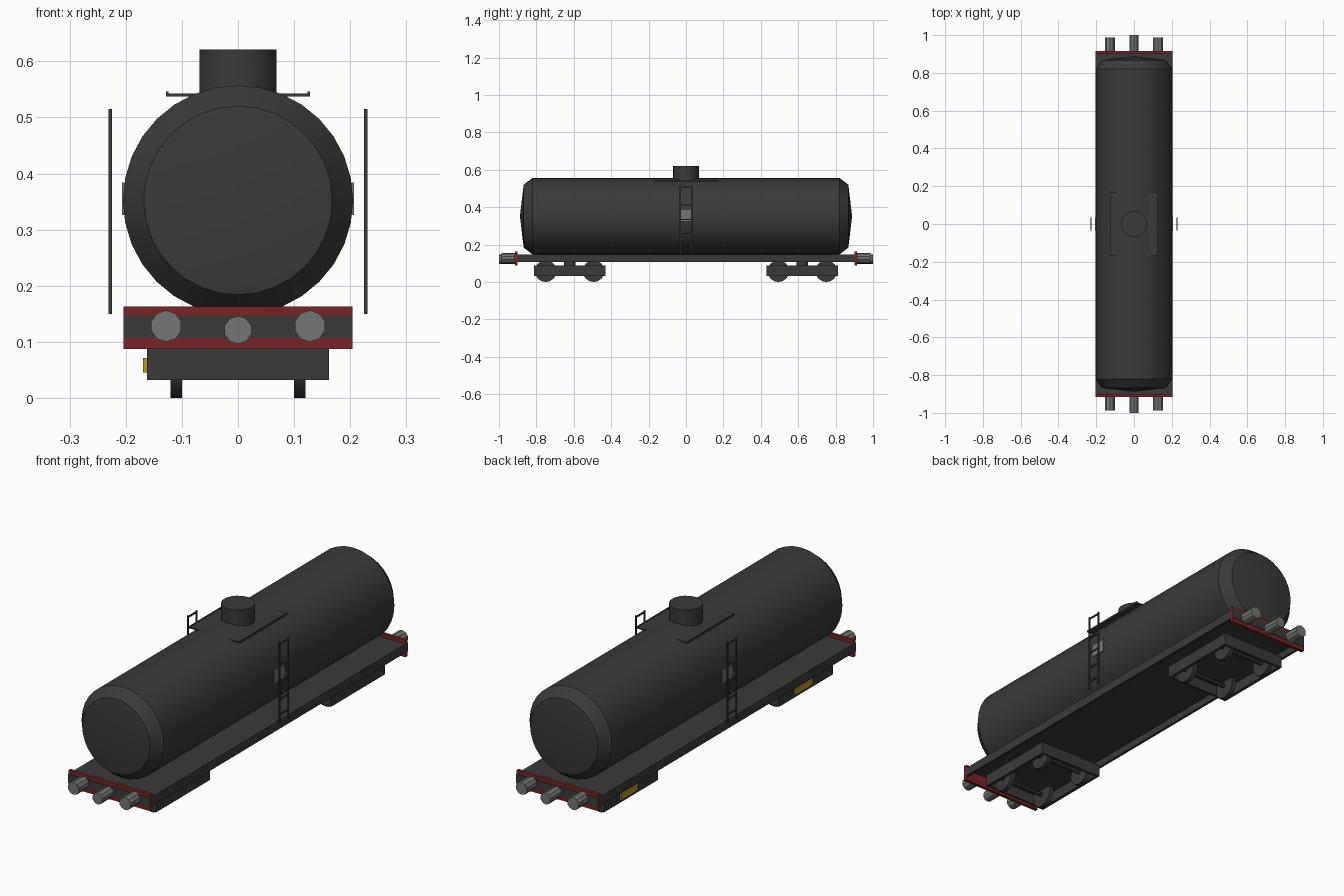
import bpy, bmesh, math
from mathutils import Matrix, Vector

if "Cube" in bpy.data.objects:
    bpy.data.objects.remove(bpy.data.objects["Cube"])


def material(name, rgb):
    m = bpy.data.materials.new(name)
    m.diffuse_color = (*rgb, 1)
    m.use_nodes = True
    m.node_tree.nodes["Principled BSDF"].inputs["Base Color"].default_value = m.diffuse_color
    return m


DARK = material("dark grey", (0.042, 0.042, 0.042))
RED = material("dark red", (0.19, 0.018, 0.018))
STEEL = material("steel grey", (0.17, 0.18, 0.17))
YELLOW = material("yellow", (0.50, 0.30, 0.02))


def finish(name, bm, mat, smooth=False):
    bmesh.ops.recalc_face_normals(bm, faces=bm.faces)
    me = bpy.data.meshes.new(name)
    bm.to_mesh(me)
    bm.free()
    me.materials.append(mat)
    ob = bpy.data.objects.new(name, me)
    bpy.context.collection.objects.link(ob)
    if smooth:
        bpy.ops.object.select_all(action='DESELECT')
        ob.select_set(True)
        bpy.context.view_layer.objects.active = ob
        bpy.ops.object.shade_smooth_by_angle(angle=math.radians(25))
    return ob


def add_box(bm, x0, x1, y0, y1, z0, z1):
    c = Vector((x0 + x1, y0 + y1, z0 + z1)) / 2
    s = Matrix.Diagonal((x1 - x0, y1 - y0, z1 - z0, 1))
    bmesh.ops.create_cube(bm, size=1, matrix=Matrix.Translation(c) @ s)


def boxes(name, mat, *specs):
    bm = bmesh.new()
    for s in specs:
        add_box(bm, *s)
    return finish(name, bm, mat)


def cylinder(name, mat, r, depth, loc, axis='Z', sides=16, smooth=True):
    turn = {'X': Matrix.Rotation(math.pi / 2, 4, 'Y'),
            'Y': Matrix.Rotation(math.pi / 2, 4, 'X'),
            'Z': Matrix.Identity(4)}[axis]
    bm = bmesh.new()
    bmesh.ops.create_cone(bm, cap_ends=True, segments=sides, radius1=r, radius2=r,
                          depth=depth, matrix=Matrix.Translation(loc) @ turn)
    return finish(name, bm, mat, smooth)


# Tank: profile spun around the long axis, shallow cone ends
bm = bmesh.new()
tank_z = 0.352
profile = [(0, -0.888), (0.168, -0.868), (0.205, -0.82),
           (0.205, 0.82), (0.168, 0.868), (0, 0.888)]
pts = [bm.verts.new((r, y, tank_z)) for r, y in profile]
edges = [bm.edges.new(p) for p in zip(pts, pts[1:])]
bmesh.ops.spin(bm, geom=pts + edges, cent=(0, 0, tank_z), axis=(0, 1, 0),
               angle=2 * math.pi, steps=32)
bmesh.ops.remove_doubles(bm, verts=bm.verts, dist=1e-4)
finish("tank", bm, DARK, True)

# Filling dome
cylinder("filling_dome", DARK, 0.07, 0.09, (0, 0, 0.576), sides=18)

# Underframe: thin deck with side sills, open below
boxes("underframe", DARK,
      (-0.204, 0.204, -0.9, 0.9, 0.139, 0.147),
      (-0.204, -0.192, -0.9, 0.9, 0.107, 0.139),
      (0.192, 0.204, -0.9, 0.9, 0.107, 0.139))

for s, side in ((-1, "left"), (1, "right")):
    # Walkway beside the dome, with a small raised lip
    xs = sorted((s * 0.07, s * 0.127))
    lip = sorted((s * 0.124, s * 0.128))
    boxes(side + "_walkway", DARK, (*xs, -0.167, 0.17, 0.537, 0.543),
          (*lip, -0.167, 0.17, 0.537, 0.546))
    # Ladder
    xs = sorted((s * 0.225, s * 0.231))
    parts = [(*xs, y - 0.003, y + 0.003, 0.15, 0.515) for y in (-0.031, 0.031)]
    parts += [(*xs, -0.031, 0.031, z - 0.003, z + 0.003)
              for z in (0.19, 0.26, 0.335, 0.41, 0.508)]
    boxes(side + "_ladder", DARK, *parts)
    # Panel on the tank side
    xs = sorted((s * 0.2, s * 0.2065))
    boxes(side + "_panel", STEEL, (*xs, -0.036, 0.036, 0.326, 0.384))

for s, end in ((-1, "front"), (1, "back")):
    # Buffer beam with dark centre band
    ys = sorted((s * 0.9, s * 0.915))
    boxes(end + "_buffer_beam", RED, (-0.204, 0.204, *ys, 0.087, 0.163))
    ys = sorted((s * 0.914, s * 0.917))
    boxes(end + "_beam_band", DARK, (-0.204, 0.204, *ys, 0.107, 0.147))
    # Buffers and centre coupler
    for x in (-0.128, 0.128):
        cylinder(end + "_buffer", STEEL, 0.028, 0.08, (x, s * 0.947, 0.128), 'Y', 10)
    cylinder(end + "_coupler", STEEL, 0.025, 0.09, (0, s * 0.955, 0.121), 'Y', 10)

    # Bogie: open rectangular frame with pivot
    c = s * 0.622
    y0, y1 = c - 0.192, c + 0.192
    boxes(end + "_bogie_frame", DARK,
          (-0.162, -0.147, y0, y1, 0.032, 0.087),
          (0.147, 0.162, y0, y1, 0.032, 0.087),
          (-0.147, 0.147, y0, y0 + 0.012, 0.032, 0.087),
          (-0.147, 0.147, y1 - 0.012, y1, 0.032, 0.087),
          (-0.147, 0.147, y0 + 0.012, y1 - 0.012, 0.08, 0.087))
    cylinder(end + "_bogie_pivot", DARK, 0.03, 0.056, (0, c, 0.113))
    # Wheels and axles
    for y in (c - 0.128, c + 0.128):
        cylinder(end + "_axle", DARK, 0.01, 0.3, (0, y, 0.058), 'X', 8)
        for x in (-0.11, 0.11):
            cylinder(end + "_wheel", DARK, 0.058, 0.02, (x, y, 0.058), 'X', 16)
    # Yellow plate on the left side of the bogie
    boxes(end + "_bogie_plate", YELLOW,
          (-0.169, -0.161, c - 0.04, c + 0.08, 0.045, 0.071))
